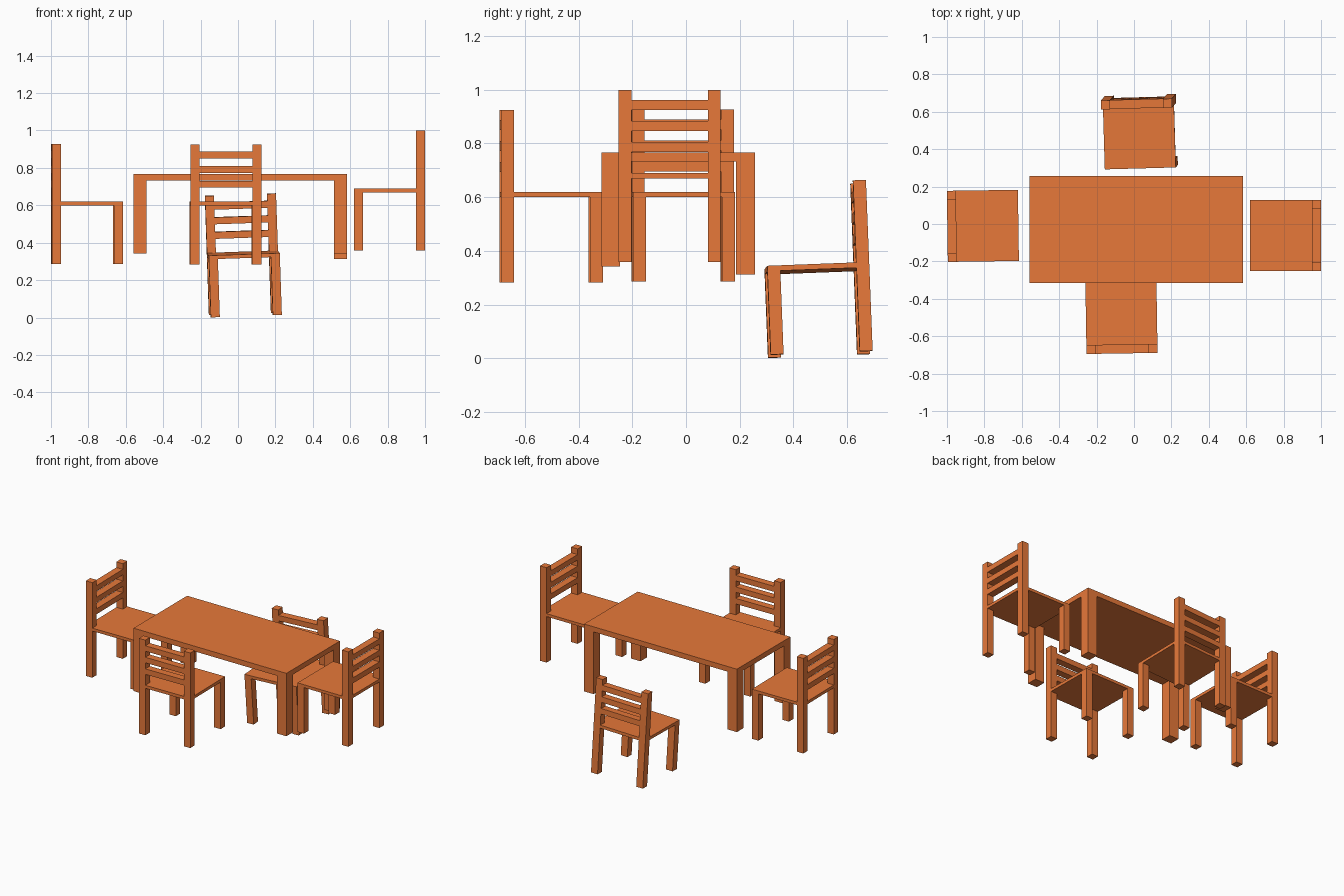
import bpy, bmesh
from math import radians
from mathutils import Matrix, Vector, Euler

if "Cube" in bpy.data.objects:
    bpy.data.objects.remove(bpy.data.objects["Cube"])

wood = bpy.data.materials.new("wood")
wood.diffuse_color = (0.8, 0.19, 0.042, 1)
wood.use_nodes = True
wood.node_tree.nodes["Principled BSDF"].inputs["Base Color"].default_value = wood.diffuse_color


def box(name, lo, hi, frame=Matrix()):
    """Flat-sided box between two corners, placed in the given frame."""
    lo, hi = Vector(lo), Vector(hi)
    bm = bmesh.new()
    bmesh.ops.create_cube(bm, size=1)
    bmesh.ops.scale(bm, vec=hi - lo, verts=bm.verts)
    mesh = bpy.data.meshes.new(name)
    bm.to_mesh(mesh)
    bm.free()
    mesh.materials.append(wood)
    ob = bpy.data.objects.new(name, mesh)
    ob.matrix_world = frame @ Matrix.Translation((lo + hi) / 2)
    bpy.context.collection.objects.link(ob)
    return ob


# Table: top and four corner legs, the back right one slightly longer
X0, X1, Y0, Y1 = -0.56, 0.582, -0.315, 0.257
TOP, UNDER, LEG = 0.767, 0.732, 0.07
box("table_top", (X0, Y0, UNDER), (X1, Y1, TOP))
for sx, x in (("left", X0), ("right", X1 - LEG)):
    for sy, y in (("front", Y0), ("back", Y1 - LEG)):
        foot = 0.312 if (sx, sy) == ("right", "back") else 0.342
        box(f"table_leg_{sy}_{sx}", (x, y, foot), (x + LEG, y + LEG, UNDER))


def chair(label, centre, rot, foot, head):
    """Chair with its origin at the centre of the seat top, backrest at local +y."""
    frame = Matrix.Translation(centre) @ Euler([radians(a) for a in rot]).to_matrix().to_4x4()
    h, p, t = 0.19, 0.048, 0.02         # half size, post width, seat thickness
    # Seat, with its rear strip fitted between the posts
    box(f"{label}_seat", (-h, -h, -t), (h, h - p, 0), frame)
    box(f"{label}_seat_rear", (-h + p, h - p, -t), (h - p, h, 0), frame)
    # Front legs and tall back posts
    for side, x in (("left", -h), ("right", h - p)):
        box(f"{label}_front_leg_{side}", (x, -h, foot), (x + p, -h + p, -t), frame)
        box(f"{label}_back_post_{side}", (x, h - p, foot), (x + p, h, head), frame)
    # Backrest slats
    for i in range(3):
        z = head - 0.038 - 0.078 * i
        box(f"{label}_back_slat_{i + 1}", (-h + p, h - p, z - 0.037), (h - p, h, z), frame)


chair("left_chair", (-0.808, -0.01, 0.62), (0, 0, 90.8), -0.335, 0.307)
chair("right_chair", (0.81, -0.061, 0.689), (0, 0, -90), -0.331, 0.31)
chair("front_chair", (-0.067, -0.502, 0.62), (0, 0, 180.9), -0.337, 0.305)
# The back chair stands lower and is slightly tipped
chair("back_chair", (0.028, 0.487, 0.345), (2.2, -2.0, 1.6), -0.331, 0.306)
